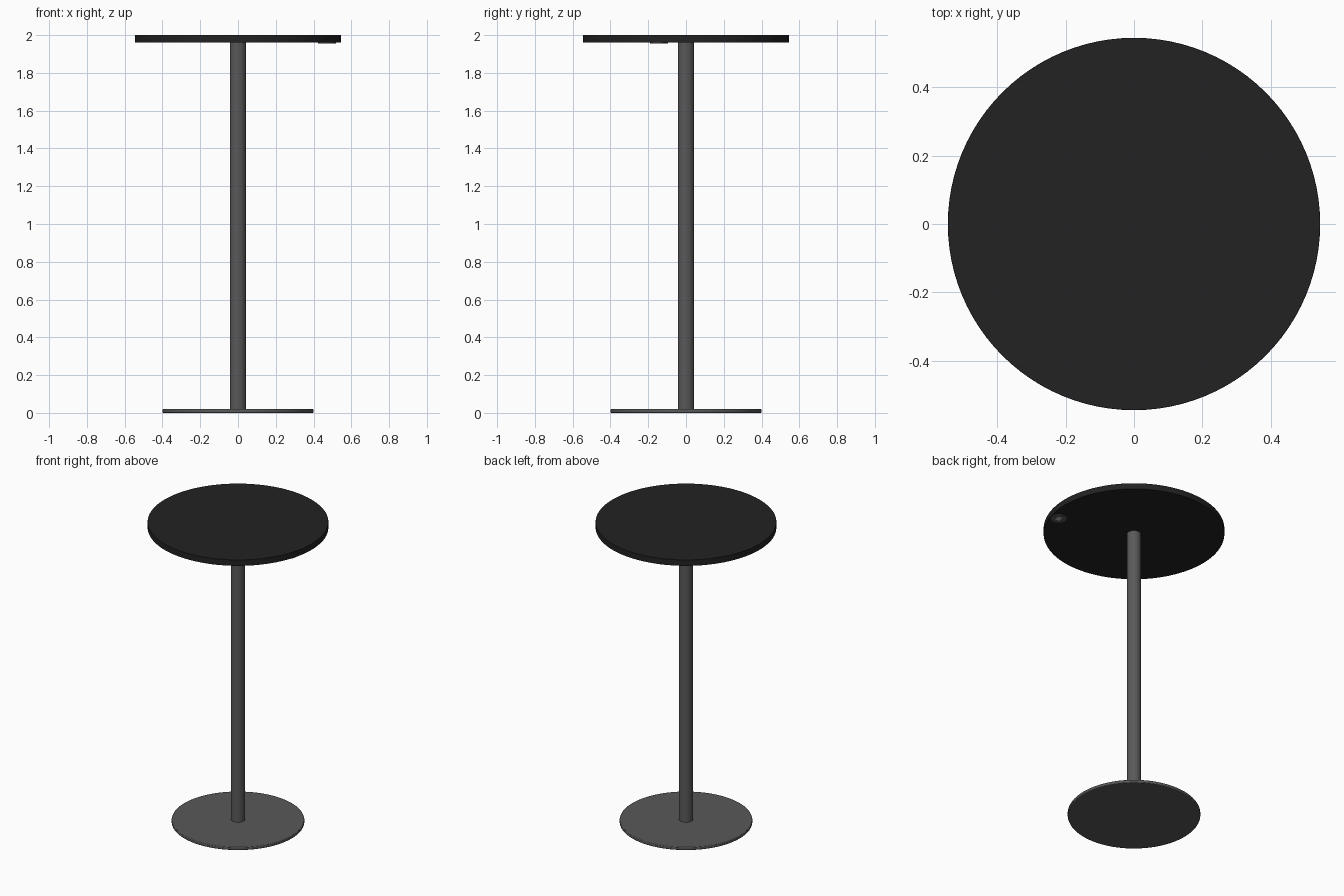
import bpy, math

if "Cube" in bpy.data.objects:
    bpy.data.objects.remove(bpy.data.objects["Cube"])


def mat(name, v):
    m = bpy.data.materials.new(name)
    m.diffuse_color = (v, v, v, 1)
    m.use_nodes = True
    m.node_tree.nodes["Principled BSDF"].inputs["Base Color"].default_value = m.diffuse_color
    return m


black = mat("black_top", 0.016)
steel = mat("dark_grey_metal", 0.1)
silver = mat("light_grey", 0.5)


def cylinder(name, r, z0, z1, material, x=0, y=0, bevel=0, sides=96):
    bpy.ops.mesh.primitive_cylinder_add(vertices=sides, radius=r, depth=z1 - z0,
                                        location=(x, y, (z0 + z1) / 2))
    o = bpy.context.object
    o.name = name
    o.data.materials.append(material)
    if bevel:
        b = o.modifiers.new("bevel", 'BEVEL')
        b.width = bevel
        b.segments = 2
        b.limit_method = 'ANGLE'
    bpy.ops.object.shade_smooth_by_angle(angle=math.radians(35))
    return o


# table: base plate, column and round top
cylinder("base_plate", 0.40, 0, 0.02, steel, bevel=0.004)
cylinder("column", 0.043, 0.018, 1.962, steel, sides=64)
cylinder("table_top", 0.545, 1.96, 2.0, black, bevel=0.001)

# small round fitting under the rim of the top, with a light insert
fx, fy = 0.472, -0.143
cylinder("underside_disc", 0.048, 1.956, 1.961, steel, fx, fy, sides=48)
bpy.ops.mesh.primitive_cube_add(size=1, location=(fx, fy, 1.956),
                                rotation=(0, 0, math.atan2(fy, fx)))
insert = bpy.context.object
insert.name = "underside_insert"
insert.scale = (0.03, 0.04, 0.002)
insert.data.materials.append(silver)
